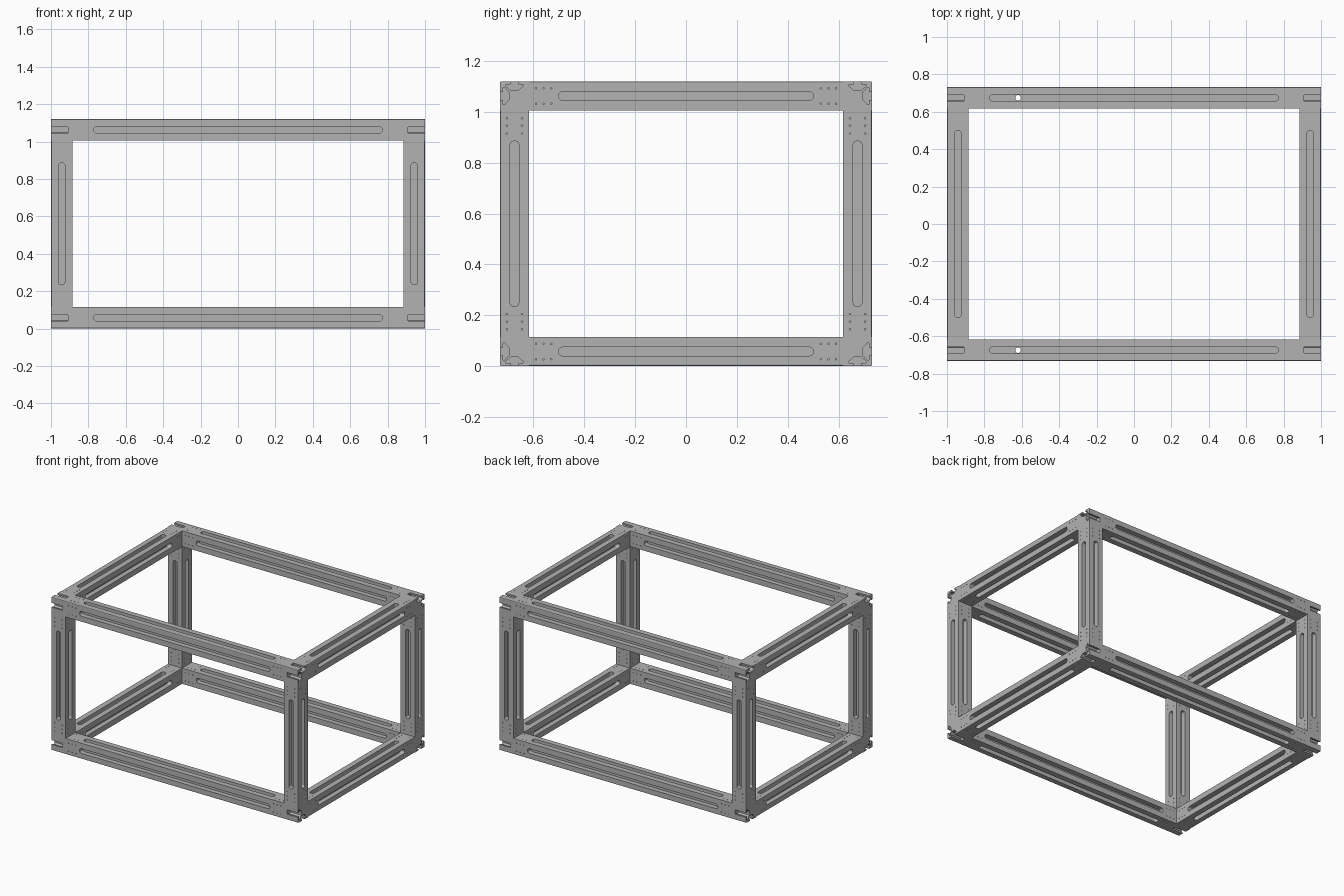
import bpy
import bmesh
from math import pi
from mathutils import Matrix, Vector

W = 0.115                      # beam thickness
HALF = Vector((1.0, 0.732, 0.56))   # half size of the whole frame
MID = Vector((0, 0, HALF.z))
SLOT = 0.034                   # slot width
DEPTH = 0.035                  # slot depth
SLOT_HALF = (0.77, 0.5, 0.325)  # half slot length for each beam direction

if "Cube" in bpy.data.objects:
    bpy.data.objects.remove(bpy.data.objects["Cube"])

steel = bpy.data.materials.new("brushed_grey_metal")
grey = (0.45, 0.45, 0.45, 1)
steel.diffuse_color = grey
steel.use_nodes = True
steel.node_tree.nodes["Principled BSDF"].inputs["Base Color"].default_value = grey


def unit(axis, value=1.0):
    v = Vector((0, 0, 0))
    v[axis] = value
    return v


def box(bm, centre, size):
    m = Matrix.Translation(centre) @ Matrix.Diagonal((*size, 1))
    return bmesh.ops.create_cube(bm, size=1, matrix=m)["verts"]


def edges_along(verts, axis):
    edges = {e for v in verts for e in v.link_edges}
    return [e for e in edges
            if abs((e.verts[0].co - e.verts[1].co).normalized()[axis]) > 0.9]


def rounded_slot(bm, centre, axis, face_axis, side, half_length):
    size = Vector((SLOT, SLOT, SLOT))
    size[axis] = half_length * 2
    size[face_axis] = DEPTH * 2
    verts = box(bm, centre + unit(face_axis, side * W / 2), size)
    bmesh.ops.bevel(bm, geom=edges_along(verts, face_axis), offset=0.014,
                    segments=4, profile=0.5, affect='EDGES')


def cylinder(bm, centre, axis, radius, depth, sides):
    turn = Vector((0, 0, 1)).rotation_difference(unit(axis)).to_matrix().to_4x4()
    bmesh.ops.create_cone(bm, cap_ends=True, segments=sides, radius1=radius,
                          radius2=radius, depth=depth,
                          matrix=Matrix.Translation(centre) @ turn)


def end_notch(bm, centre, face_axis, side, end):
    # T-shaped groove that opens on the end of a long beam
    across = 3 - face_axis
    half = [(0.016, -0.01), (0.016, 0.012), (0.034, 0.012),
            (0.034, 0.018), (0.014, 0.037)]
    outline = half + [(-a, d) for a, d in reversed(half)]
    loops = []
    for x in (0.91, 1.02):
        loops.append([bm.verts.new(Vector((end * x, centre.y, centre.z))
                      + unit(across, a) + unit(face_axis, side * (W / 2 - d)))
                      for a, d in outline])
    bm.faces.new(loops[0])
    bm.faces.new(loops[1])
    n = len(outline)
    for i in range(n):
        j = (i + 1) % n
        bm.faces.new((loops[0][i], loops[0][j], loops[1][j], loops[1][i]))


def make_object(bm, name):
    bmesh.ops.recalc_face_normals(bm, faces=bm.faces)
    mesh = bpy.data.meshes.new(name)
    bm.to_mesh(mesh)
    bm.free()
    mesh.materials.append(steel)
    obj = bpy.data.objects.new(name, mesh)
    bpy.context.collection.objects.link(obj)
    return obj


def carve(obj, cutter_bm):
    cutter = make_object(cutter_bm, "cutter")
    cutter.hide_render = True
    mod = obj.modifiers.new("carve", 'BOOLEAN')
    mod.operation = 'DIFFERENCE'
    mod.solver = 'EXACT'
    mod.object = cutter
    bpy.context.view_layer.update()
    result = bpy.data.meshes.new_from_object(
        obj.evaluated_get(bpy.context.evaluated_depsgraph_get()))
    obj.modifiers.clear()
    obj.data = result
    bpy.data.objects.remove(cutter)


def beam(name, axis, signs):
    cross = [a for a in range(3) if a != axis]
    centre = MID.copy()
    for a, s in zip(cross, signs):
        centre[a] += s * (HALF[a] - W / 2)
    half_len = HALF[axis] - (0 if axis == 0 else W)

    # Solid bar with its outermost edge eased
    size = Vector((W, W, W))
    size[axis] = half_len * 2
    bm = bmesh.new()
    verts = box(bm, centre, size)
    outer = max(edges_along(verts, axis), key=lambda e: sum(
        s * (e.verts[0].co - centre)[a] for a, s in zip(cross, signs)))
    bmesh.ops.bevel(bm, geom=[outer], offset=0.006, segments=2,
                    profile=0.5, affect='EDGES')
    bar = make_object(bm, name)

    # Long slots, screw holes and open end notches
    cut = bmesh.new()
    for k, face_axis in enumerate(cross):
        other = cross[1 - k]
        for side in (-1, 1):
            rounded_slot(cut, centre, axis, face_axis, side, SLOT_HALF[axis])
            for end in (-1, 1):
                for row in (-1, 1):
                    for i in range(3):
                        along = end * (SLOT_HALF[axis] + 0.03 * (i + 1))
                        spot = (centre + unit(axis, along) + unit(other, row * 0.03)
                                + unit(face_axis, side * W / 2))
                        cylinder(cut, spot, face_axis, 0.003, 0.012, 6)
        if axis == 0:
            for end in (-1, 1):
                end_notch(cut, centre, face_axis, signs[k], end)
    carve(bar, cut)

    # Vertical cable hole through the long beams
    if axis == 0:
        drill = bmesh.new()
        cylinder(drill, centre + unit(0, -0.62), 2, 0.015, W * 2, 16)
        carve(bar, drill)


SIDES = ({-1: "right", 1: "left"}, {-1: "front", 1: "back"},
         {-1: "bottom", 1: "top"})
PARTS = ("long_rail", "side_rail", "post")

# Four beams in each direction
for axis in range(3):
    a, b = [i for i in range(3) if i != axis]
    for sa in (-1, 1):
        for sb in (-1, 1):
            beam(f"{SIDES[b][sb]}_{SIDES[a][sa]}_{PARTS[axis]}", axis, (sa, sb))
